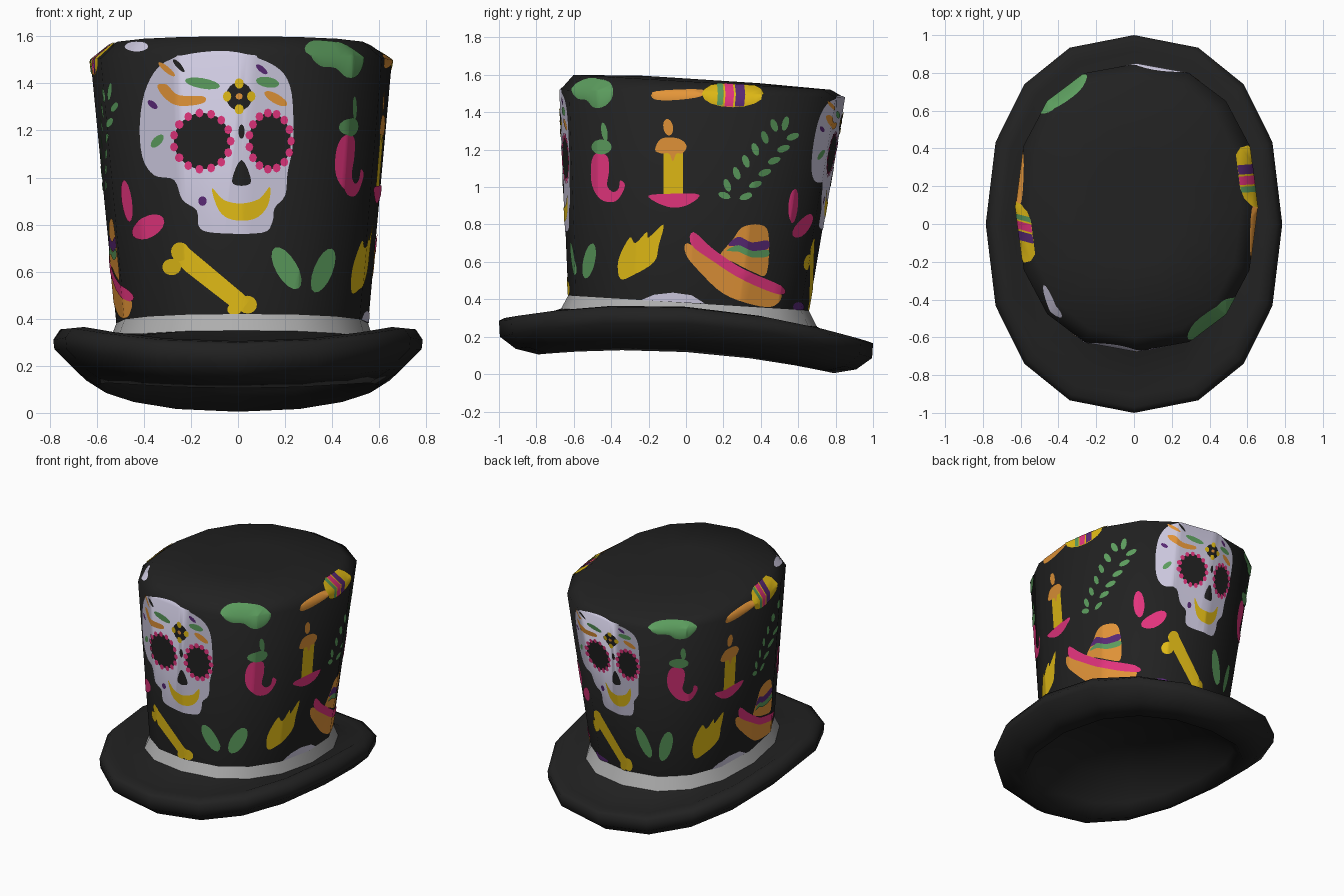
import bpy, bmesh, math
from mathutils import Vector

if "Cube" in bpy.data.objects:
    bpy.data.objects.remove(bpy.data.objects["Cube"])

N = 16  # sides of the hat


def mat(name, *rgb):
    m = bpy.data.materials.new(name)
    m.diffuse_color = (*rgb, 1)
    m.use_nodes = True
    m.node_tree.nodes["Principled BSDF"].inputs["Base Color"].default_value = m.diffuse_color
    return m


M = {
    'black': mat('black felt', .0155, .0155, .0155), 'grey': mat('grey band', .42, .42, .42),
    'white': mat('bone white', .62, .59, .75), 'pink': mat('hot pink', .78, .035, .21),
    'yellow': mat('yellow', .76, .50, .008), 'orange': mat('orange', .77, .30, .04),
    'green': mat('green', .108, .34, .113), 'purple': mat('purple', .10, .022, .18),
}


def power(v, p=.87):
    return math.copysign(abs(v) ** p, v)


def ring(cx, cy, rx, ry, z, slope=0, dip=0):
    """Squarish oval; the front vertex is first, z tilts and dips along y."""
    pts = []
    for k in range(N):
        a = math.tau * k / N
        xn, yn = power(math.sin(a)), -power(math.cos(a))
        pts.append(Vector((cx + rx * xn, cy + ry * yn, z + slope * yn + dip * yn * yn)))
    return pts


def finish(name, bm, mats):
    me = bpy.data.meshes.new(name)
    bm.to_mesh(me)
    bm.free()
    for m in mats:
        me.materials.append(m)
    ob = bpy.data.objects.new(name, me)
    bpy.context.collection.objects.link(ob)
    return ob


def loft(name, rings, colour, cap_first=False, cap_last=False):
    bm = bmesh.new()
    rows = [[bm.verts.new(p) for p in r] for r in rings]
    for a, b in zip(rows, rows[1:]):
        for k in range(N):
            j = (k + 1) % N
            bm.faces.new((a[k], a[j], b[j], b[k]))
    if cap_first:
        bm.faces.new(rows[0][::-1])
    if cap_last:
        bm.faces.new(rows[-1])
    ob = finish(name, bm, [M[colour]])
    bpy.ops.object.select_all(action='DESELECT')
    ob.select_set(True)
    bpy.context.view_layer.objects.active = ob
    bpy.ops.object.shade_smooth_by_angle(angle=math.radians(100))


# Hat body: the brim profile runs from the hollow underside round the rolled lip
band_base = ring(.015, .016, .562, .684, .302, -.048)
band_top = ring(.018, .013, .535, .643, .38, -.04)
wall_top = ring(.014, .087, .640, .762, 1.497, -.02)
cap_edge = ring(.010, .087, .557, .688, 1.56, -.04)
loft('brim', [
    ring(0, 0, .20, .27, .365, -.045),
    ring(0, 0, .42, .55, .30, -.048, -.02),
    ring(0, 0, .55, .72, .19, -.05, -.05),
    ring(0, 0, .60, .79, .118, -.05, -.063),
    ring(0, 0, .69, .91, .18, -.055, -.10),
    ring(0, 0, .78, .995, .27, -.057, -.127),
    ring(0, 0, .785, 1.0, .31, -.06, -.085),
    ring(0, 0, .755, .97, .355, -.062, -.117),
    ring(0, 0, .70, .915, .36, -.062, -.117),
    ring(0, 0, .64, .82, .325, -.058, -.08),
    band_base], 'black', cap_first=True)
loft('hat_band', [band_base, band_top], 'grey')
loft('crown', [band_top, wall_top, cap_edge,
               ring(.01, .087, .25, .31, 1.575, -.02)], 'black', cap_last=True)

# Crown surface coordinates: u counts sides from the front, v is 0-1 wall, 1-2 bevel
ROWS = [band_top, wall_top, cap_edge]


def surface(u, v, lift=0):
    k, f = math.floor(u) % N, u - math.floor(u)
    j = 0 if v < 1 else 1
    a, b = ROWS[j], ROWS[j + 1]
    p = a[k].lerp(a[(k + 1) % N], f)
    q = b[k].lerp(b[(k + 1) % N], f)
    n = (a[(k + 1) % N] - a[k]).cross(b[k] - a[k]).normalized()
    return p.lerp(q, v - j) + n * lift


def to_uv(view, h, z):
    """Find the crown point seen at (h, z) in the front or right view."""
    axis, low, high = (0, -4, 4) if view == 'front' else (1, 0, 8)
    v = .5
    for _ in range(8):
        lo, hi = low, high
        for _ in range(24):
            u = (lo + hi) / 2
            if surface(u, v)[axis] < h:
                lo = u
            else:
                hi = u
        z0, z1, z2 = (surface(u, w).z for w in (0, .99999, 1.99999))
        v = (z - z0) / (z1 - z0) if z < z1 else 1 + (z - z1) / (z2 - z1)
        v = min(max(v, 0), 1.95)
    return u, v


def opposite(u, v):
    """Half a turn round the hat, where the print is slightly smaller."""
    w = min(v, 1)
    shift = max(.02 - .22 * u, -.42) - max(0, u - 4) * .14
    rise = .085 * math.sin(math.pi * w) * max(0, math.cos(u * math.pi / 7))
    return u + N / 2 + shift * (1 - .8 * w ** 4), v + rise


def curve(*pts, steps=4):
    """Smooth closed outline through a few points."""
    out, n = [], len(pts)
    for i in range(n):
        a, b, c, d = (Vector(pts[(i + o) % n]) for o in (-1, 0, 1, 2))
        for s in range(steps):
            t = s / steps
            out.append(.5 * (2 * b + (c - a) * t + (2 * a - 5 * b + 4 * c - d) * t * t
                             + (3 * b - a - 3 * c + d) * t ** 3))
    return out


def oval(x, z, a, b, deg=0, n=16):
    c, s = math.cos(math.radians(deg)), math.sin(math.radians(deg))
    angles = [math.tau * i / n for i in range(n)]
    return [(x + a * math.cos(t) * c - b * math.sin(t) * s,
             z + a * math.cos(t) * s + b * math.sin(t) * c) for t in angles]


def plate(out, uv, lift, index):
    """Cut an outline at the crown's edges and wrap it on the crown."""
    if sum(a[0] * b[1] - b[0] * a[1] for a, b in zip(uv, uv[1:] + uv[:1])) < 0:
        uv = uv[::-1]
    bm = bmesh.new()
    face = bm.faces.new([bm.verts.new((u, v, 0)) for u, v in uv])
    face.normal_update()
    bmesh.ops.triangulate(bm, faces=[face])
    lo, hi = min(p[0] for p in uv), max(p[0] for p in uv)
    cuts = [((k, 0, 0), (1, 0, 0)) for k in range(math.ceil(lo), math.floor(hi) + 1)]
    for co, no in cuts + [((0, 1, 0), (0, 1, 0))]:
        bmesh.ops.bisect_plane(bm, geom=bm.verts[:] + bm.edges[:] + bm.faces[:],
                               dist=1e-5, plane_co=co, plane_no=no)
    vs = {v: out.verts.new(surface(v.co.x, v.co.y, lift)) for v in bm.verts}
    for f in bm.faces:
        g = out.faces.new([vs[v] for v in f.verts])
        g.material_index, g.smooth = index, True
    bm.free()


def motif(name, view, shapes, both=True):
    """Thin painted plates hugging the crown, repeated on the opposite side."""
    out, used = bmesh.new(), list(dict.fromkeys(s[0] for s in shapes))
    for colour, layer, pts in shapes:
        uv = [to_uv(view, *p) for p in pts]
        plate(out, uv, .001 + .002 * layer, used.index(colour))
        if both:
            plate(out, [opposite(*p) for p in uv], .001 + .002 * layer, used.index(colour))
    finish(name, out, [M[c] for c in used])


# Painted skull
skull = [('white', 1, curve(
    (-.16, 1.53), (-.31, 1.49), (-.385, 1.39), (-.415, 1.24), (-.405, 1.09), (-.355, 1.01),
    (-.27, .99), (-.235, .905), (-.175, .86), (-.165, .79), (-.10, .765), (.10, .765),
    (.145, .81), (.155, .87), (.20, .925), (.21, 1.02), (.23, 1.12), (.235, 1.24),
    (.22, 1.39), (.155, 1.475), (0, 1.53)))]
for ex, rx in ((-.15, .12), (.135, .09)):
    skull.append(('black', 2, oval(ex, 1.155, rx, .12, n=24)))
    skull += [('pink', 3, oval(x, z, .017, .019, n=8)) for x, z in oval(ex, 1.155, rx, .12, n=15)]
skull += [
    ('black', 2, curve((.015, 1.075), (.055, .985), (.015, .965), (-.025, .985))),
    ('yellow', 2, curve((-.11, .955), (-.06, .905), (.015, .89), (.09, .91), (.135, .96),
                        (.125, .88), (.07, .825), (-.02, .82), (-.08, .86))),
    ('orange', 2, curve((-.34, 1.39), (-.31, 1.34), (-.25, 1.305), (-.15, 1.315),
                        (-.145, 1.345), (-.25, 1.35), (-.30, 1.395))),
    ('black', 2, oval(.005, 1.345, .055, .06)),
    ('green', 2, oval(-.15, 1.40, .075, .022, -10)), ('green', 2, oval(.125, 1.405, .05, .022, -10)),
    ('orange', 2, oval(.16, 1.335, .055, .02, -30)), ('orange', 2, oval(-.30, 1.46, .045, .012, -40)),
    ('black', 2, oval(-.25, 1.475, .035, .01, -50)), ('black', 2, oval(.015, 1.195, .012, .03)),
    ('purple', 2, oval(-.36, 1.31, .025, .013, -40)), ('green', 2, oval(-.34, 1.155, .035, .018, 45)),
    ('purple', 2, oval(-.15, .90, .018, .02)), ('purple', 2, oval(.10, 1.46, .03, .012, -40))]
skull += [('yellow', 3, oval(.005 + dx, 1.345 + dz, .018, .022, n=10))
          for dx, dz in ((0, .055), (0, -.055), (-.05, 0), (.05, 0))]
skull += [('orange', 3, oval(.005, 1.345, .014, .014, n=8))]
motif('painted_skull', 'front', skull)

# Other motifs placed from the front view
motif('bone', 'front', [
    ('yellow', 1, [(-.275, .655), (.005, .425), (.05, .48), (-.215, .705)]),
    ('yellow', 1, oval(-.245, .685, .038, .04)), ('yellow', 1, oval(-.28, .62, .04, .035)),
    ('yellow', 1, oval(.04, .46, .04, .038)), ('yellow', 1, oval(-.015, .44, .03, .025))])
motif('leaf_pair', 'front', [('green', 1, oval(.205, .615, .10, .045, -60)),
                             ('green', 1, oval(.36, .605, .10, .04, 68))])
motif('petals', 'front', [('pink', 1, oval(-.47, .90, .09, .022, -82)),
                          ('pink', 1, oval(-.38, .79, .075, .045, 30))])
motif('small_bone', 'front', [('white', 1, oval(-.43, 1.555, .05, .022))], both=False)

# Motifs placed from the right view
motif('chili', 'right', [
    ('pink', 1, curve((-.48, 1.18), (-.42, 1.165), (-.41, 1.09), (-.42, 1.01), (-.39, .975),
                      (-.36, .99), (-.35, 1.035), (-.325, 1.01), (-.35, .95), (-.39, .92),
                      (-.455, .935), (-.50, 1.01), (-.505, 1.12))),
    ('green', 2, oval(-.45, 1.215, .055, .04)), ('green', 1, oval(-.435, 1.295, .05, .016, 100))])
motif('candle', 'right', [
    ('yellow', 1, [(-.12, .95), (-.015, .95), (-.015, 1.19), (-.12, 1.19)]),
    ('pink', 2, curve((-.20, .955), (-.06, .965), (.07, .96), (.02, .91), (-.06, .89), (-.14, .91))),
    ('orange', 2, curve((-.165, 1.20), (-.13, 1.26), (-.04, 1.26), (.005, 1.22), (-.02, 1.18),
                        (-.05, 1.18), (-.07, 1.14), (-.09, 1.18), (-.13, 1.18))),
    ('orange', 1, oval(-.095, 1.32, .045, .026, 100))])
motif('maraca', 'right', [
    ('orange', 1, curve((-.17, 1.47), (-.16, 1.51), (.08, 1.52), (.08, 1.485), (-.06, 1.465))),
    ('yellow', 2, oval(.25, 1.495, .165, .068)),
    ('green', 3, [(.165, 1.44), (.195, 1.435), (.195, 1.555), (.165, 1.55)]),
    ('pink', 3, [(.205, 1.432), (.25, 1.43), (.25, 1.56), (.205, 1.56)]),
    ('purple', 3, [(.26, 1.43), (.31, 1.435), (.31, 1.555), (.26, 1.56)])])
motif('top_leaf', 'right', [
    ('green', 1, curve((-.61, 1.53), (-.52, 1.58), (-.41, 1.56), (-.39, 1.49), (-.43, 1.435),
                       (-.49, 1.425), (-.53, 1.465), (-.58, 1.475)))])
motif('ragged_leaf', 'right', [
    ('yellow', 1, curve((-.12, .80), (-.145, .69), (-.17, .60), (-.28, .53), (-.35, .51),
                        (-.36, .61), (-.30, .73), (-.27, .70), (-.21, .76), (-.20, .73)))])
sprig = []
for i in range(6):
    x, z = .26 + .05 * i, .98 + .064 * i
    sprig += [('green', 1, oval(x - .04, z + .03, .036, .018, 110, 10)),
              ('green', 1, oval(x + .06, z - .03, .036, .018, 20, 10))]
motif('sprig', 'right', sprig + [('green', 1, oval(.53, 1.34, .04, .018, 75, 10)),
                                 ('green', 1, oval(.205, .955, .034, .018, -20, 10))])
motif('sombrero', 'right', [
    ('orange', 1, curve((.01, .70), (0, .64), (.07, .55), (.20, .43), (.36, .37), (.47, .365),
                        (.50, .44), (.30, .51), (.15, .61))),
    ('pink', 2, curve((.04, .76), (.15, .665), (.31, .56), (.51, .47), (.50, .425),
                      (.31, .50), (.15, .60), (.03, .69))),
    ('orange', 1, curve((.18, .63), (.25, .72), (.30, .785), (.39, .80), (.44, .75),
                        (.43, .54), (.36, .545), (.25, .60))),
    ('purple', 2, curve((.225, .69), (.28, .735), (.35, .705), (.435, .715), (.435, .67),
                        (.35, .66), (.28, .685))),
    ('green', 3, curve((.215, .66), (.28, .69), (.35, .66), (.435, .665), (.435, .63),
                       (.35, .625), (.28, .655)))])
motif('half_skull', 'right', [
    ('white', 1, [(-.24, .395), (.10, .378), (.03, .422), (-.07, .436), (-.17, .425)])])
motif('violet_spot', 'right', [('purple', 1, oval(.60, .36, .03, .025))], both=False)
